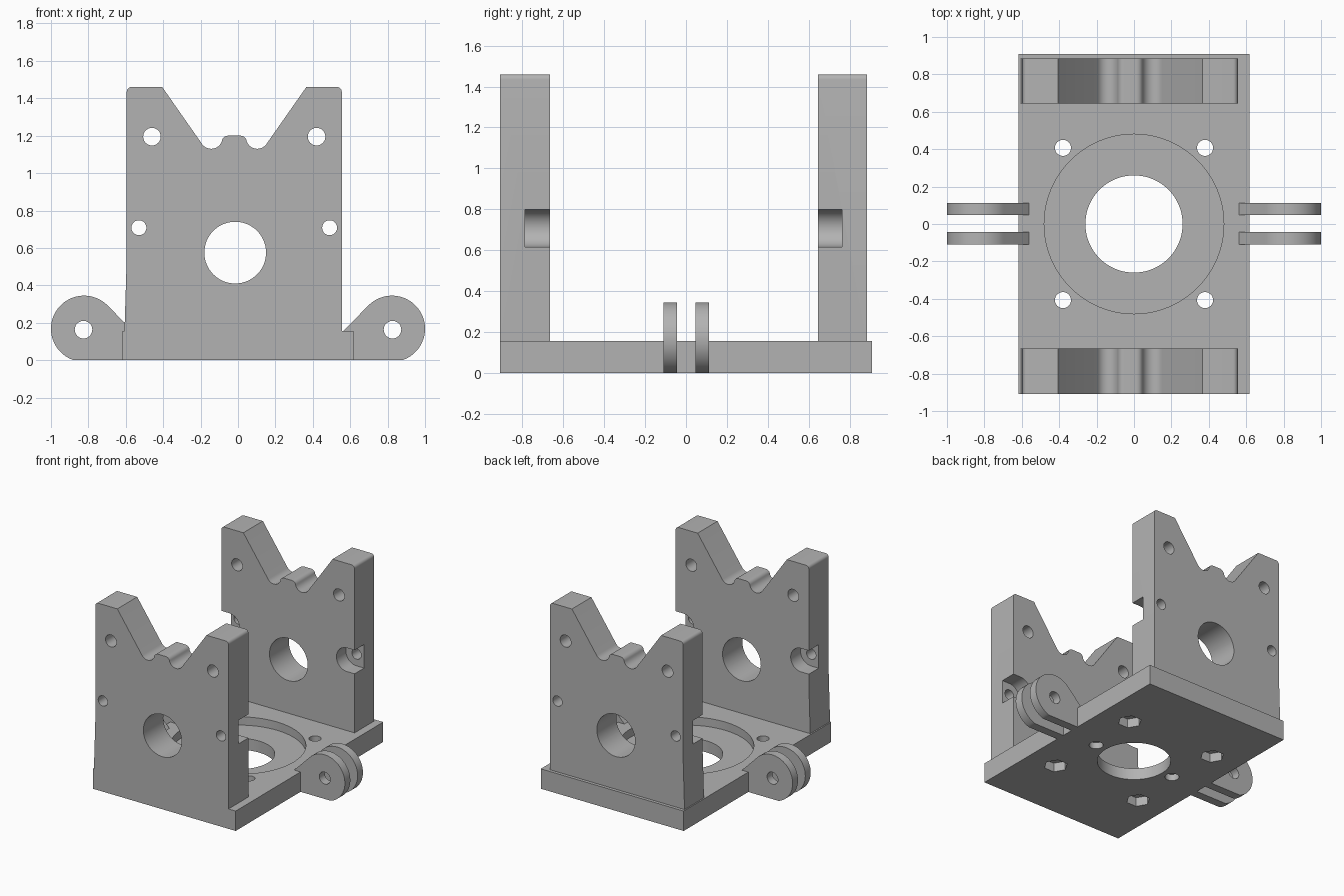
import bpy, bmesh
from math import cos, sin, radians

old = bpy.data.objects.get("Cube")
if old:
    bpy.data.objects.remove(old, do_unlink=True)

grey = bpy.data.materials.new("plain grey")
grey.use_nodes = True
COLOR = (0.45, 0.45, 0.45, 1)
grey.diffuse_color = COLOR
grey.node_tree.nodes["Principled BSDF"].inputs["Base Color"].default_value = COLOR


def arc(cx, cy, r, a0, a1, n):
    """Points on an arc, angles in degrees, both ends included."""
    return [(cx + r * cos(radians(a0 + (a1 - a0) * i / n)),
             cy + r * sin(radians(a0 + (a1 - a0) * i / n))) for i in range(n + 1)]


def circle(cx, cy, r, n=48):
    return arc(cx, cy, r, 0, 360, n)[:-1]


def flip(pts):
    return [(-x, z) for x, z in reversed(pts)]


def prism(name, pts, axis, lo, hi):
    """Extrude a 2D outline along y (outline in xz) or z (outline in xy)."""
    bm = bmesh.new()
    place = (lambda p, d: (p[0], d, p[1])) if axis == "y" else (lambda p, d: (p[0], p[1], d))
    face = bm.faces.new([bm.verts.new(place(p, lo)) for p in pts])
    top = bmesh.ops.extrude_face_region(bm, geom=[face])["geom"]
    for v in top:
        if isinstance(v, bmesh.types.BMVert):
            v.co[1 if axis == "y" else 2] = hi
    bmesh.ops.recalc_face_normals(bm, faces=bm.faces[:])
    mesh = bpy.data.meshes.new(name)
    bm.to_mesh(mesh)
    bm.free()
    mesh.materials.append(grey)
    obj = bpy.data.objects.new(name, mesh)
    bpy.context.collection.objects.link(obj)
    return obj


def select(obj):
    bpy.ops.object.select_all(action="DESELECT")
    obj.select_set(True)
    bpy.context.view_layer.objects.active = obj


def cut(obj, pts, axis, lo, hi):
    """Subtract an extruded outline."""
    cutter = prism("cutter", pts, axis, lo, hi)
    select(obj)
    mod = obj.modifiers.new("cut", "BOOLEAN")
    mod.operation, mod.solver, mod.object = "DIFFERENCE", "EXACT", cutter
    bpy.ops.object.modifier_apply(modifier=mod.name)
    bpy.data.objects.remove(cutter, do_unlink=True)


def smooth(obj):
    select(obj)
    bpy.ops.object.shade_smooth_by_angle(angle=radians(30))


# Base with bearing recess, centre bore, bolt holes and nut pockets
BASE_TOP = 0.155
base = prism("base_plate", [(-.617, -.91), (.617, -.91), (.617, .91), (-.617, .91)], "z", 0, BASE_TOP)
cut(base, circle(0, 0, .48, 96), "z", .09, .3)
cut(base, circle(0, 0, .26, 64), "z", -.1, .3)
for sx in (-1, 1):
    cut(base, circle(sx * .35, 0, .05, 32), "z", -.1, .05)
    for sy in (-1, 1):
        cut(base, circle(sx * .38, sy * .407, .043, 32), "z", -.1, .3)
        cut(base, circle(sx * .38, sy * .407, .085, 6), "z", -.1, .07)
smooth(base)

# Upright outline: rounded corners, V cradle, two troughs and a centre bump
MID = -.02
half = ([(.575, BASE_TOP)] + arc(.55, 1.435, .025, 0, 90, 6) + [(.385, 1.46)]
        + arc(.123, 1.19, .06, -35.5, -164.5, 14) + arc(.033, 1.165, .035, 15.5, 90, 8))
left_half = flip(half)[:-1] + [(-.575, .54), (-.587, BASE_TOP)]
outline = [(x + MID, z) for x, z in half + left_half]


def upright(name, y0, y1, s0, s1):
    """Slotted end plate; s0 and s1 bound the nut slots on the inner face."""
    plate = prism(name, outline, "y", y0, y1)
    cut(plate, circle(MID + .005, .575, .165, 64), "y", -2, 2)
    slot = [(.7, .8)] + arc(.51, .708, .092, 90, 270, 20) + [(.7, .616)]
    slot[0] = (.7, .8)
    for side in (slot, flip(slot)):
        cut(plate, [(x + MID, z) for x, z in side], "y", s0, s1)
    for s in (-1, 1):
        cut(plate, circle(MID + s * .44, 1.195, .047, 32), "y", -2, 2)
        cut(plate, circle(MID + s * .51, .708, .04, 32), "y", -2, 2)
    smooth(plate)


upright("front_upright", -.91, -.665, -.787, -.5)
upright("back_upright", .645, .885, .5, .762)

# Paired hinge lugs on both sides
lug = [(.562, 0)] + arc(.823, .168, .177, -71, 135, 40) + [(.562, BASE_TOP)]
lug.insert(1, (.865, 0))
for side, pts, s in (("left", lug, 1), ("right", flip(lug), -1)):
    for where, y0, y1 in (("front", -.11, -.043), ("back", .047, .113)):
        ear = prism(f"{side}_{where}_lug", pts, "y", y0, y1)
        cut(ear, circle(s * .826, .163, .047, 32), "y", -2, 2)
        smooth(ear)
